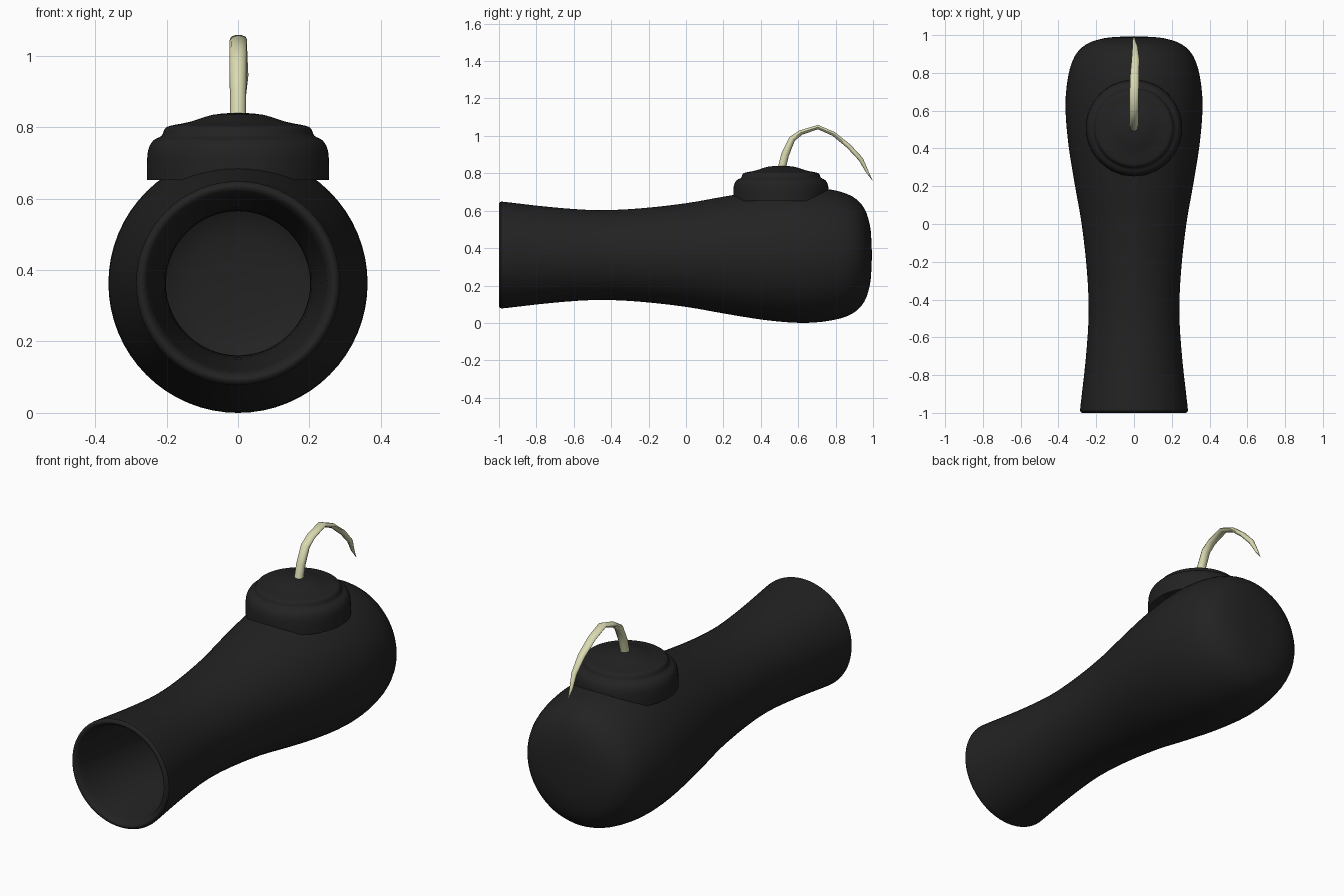
import bpy, bmesh, math
from mathutils import Vector

if "Cube" in bpy.data.objects:
    bpy.data.objects.remove(bpy.data.objects["Cube"])


def material(name, color):
    m = bpy.data.materials.new(name)
    m.diffuse_color = (*color, 1)
    m.use_nodes = True
    m.node_tree.nodes["Principled BSDF"].inputs["Base Color"].default_value = m.diffuse_color
    return m


def smooth_path(pts, steps):
    """Catmull-Rom curve through the given points."""
    p = [Vector(q) for q in pts]
    p = [p[0]] + p + [p[-1]]
    out = []
    for a, b, c, d in zip(p, p[1:], p[2:], p[3:]):
        for k in range(steps):
            t = k / steps
            out.append(0.5 * (2 * b + (c - a) * t + (2 * a - 5 * b + 4 * c - d) * t**2
                              + (3 * b - a - 3 * c + d) * t**3))
    return out + [p[-1]]


def skin(name, rings, mat, angle):
    """Join equal rings of points into one smooth-shaded surface."""
    bm = bmesh.new()
    loops = [[bm.verts.new(v) for v in ring] for ring in rings]
    n = len(loops[0])
    for a, b in zip(loops, loops[1:]):
        for j in range(n):
            k = (j + 1) % n
            bm.faces.new((a[j], a[k], b[k], b[j]))
    bmesh.ops.remove_doubles(bm, verts=bm.verts, dist=1e-5)
    me = bpy.data.meshes.new(name)
    bm.to_mesh(me)
    bm.free()
    ob = bpy.data.objects.new(name, me)
    bpy.context.collection.objects.link(ob)
    me.materials.append(mat)
    bpy.context.view_layer.objects.active = ob
    ob.select_set(True)
    bpy.ops.object.shade_smooth_by_angle(angle=math.radians(angle))
    ob.select_set(False)
    return ob


def lathe(name, profile, mat, n=64):
    """Revolve (radius, height) points about the local z axis."""
    turns = [2 * math.pi * j / n for j in range(n)]
    rings = [[(max(r, 0) * math.cos(t), max(r, 0) * math.sin(t), h) for t in turns]
             for r, h in profile]
    return skin(name, rings, mat, 40)


black = material("black", (0.016, 0.016, 0.016))
straw = material("straw", (0.7, 0.7, 0.44))

# Hollow barrel: inner wall from the rear to the mouth, round lip, outer wall back
inner = [(0, .955), (.13, .945), (.21, .915), (.275, .85), (.31, .76), (.323, .62),
         (.307, .4), (.272, .2), (.237, 0), (.21, -.25), (.202, -.48), (.213, -.7),
         (.245, -.95)]
lip = [(.256, -.99), (.266, -1), (.275, -1), (.284, -.99)]
outer = [(.283, -.96), (.256, -.72), (.24, -.48), (.249, -.25), (.277, 0), (.312, .2),
         (.347, .42), (.363, .62), (.349, .78), (.313, .89), (.25, .953), (.16, .983),
         (.08, .991), (0, .994)]
barrel = lathe("barrel", smooth_path(inner + lip + outer, 3), black)
barrel.rotation_euler.x = -math.pi / 2
barrel.location.z = .363

# Stepped cap on top of the barrel
cap = [(.255, .653), (.255, .70), (.251, .738), (.237, .763), (.214, .776), (.205, .795),
       (.19, .804), (.135, .815), (.07, .835), (0, .841)]
lathe("fuse_cap", [(.255, .652)] + smooth_path(cap, 3), black).location.y = .508

# Bent fuse tapering to a point: x, y, z, half width, half thickness
fuse = [(0, .508, .81, .023, .023), (0, .53, .90, .023, .022), (0, .568, .985, .024, .018),
        (0, .615, 1.018, .024, .014), (.001, .705, 1.047, .024, .012),
        (.003, .79, 1.01, .023, .012), (.008, .87, .945, .021, .013),
        (.006, .935, .875, .015, .013), (0, .968, .81, .009, .008), (0, .996, .763, .001, .001)]
rings = []
for i, (x, y, z, w, h) in enumerate(fuse):
    a, b = fuse[max(i - 1, 0)], fuse[min(i + 1, len(fuse) - 1)]
    along = Vector((0, b[1] - a[1], b[2] - a[2])).normalized()
    across = Vector((1, 0, 0))
    up = along.cross(across)
    rings.append([Vector((x, y, z)) + across * w * math.cos(t) + up * h * math.sin(t)
                  for t in (j * math.pi / 5 for j in range(10))])
skin("fuse", rings, straw, 50)
